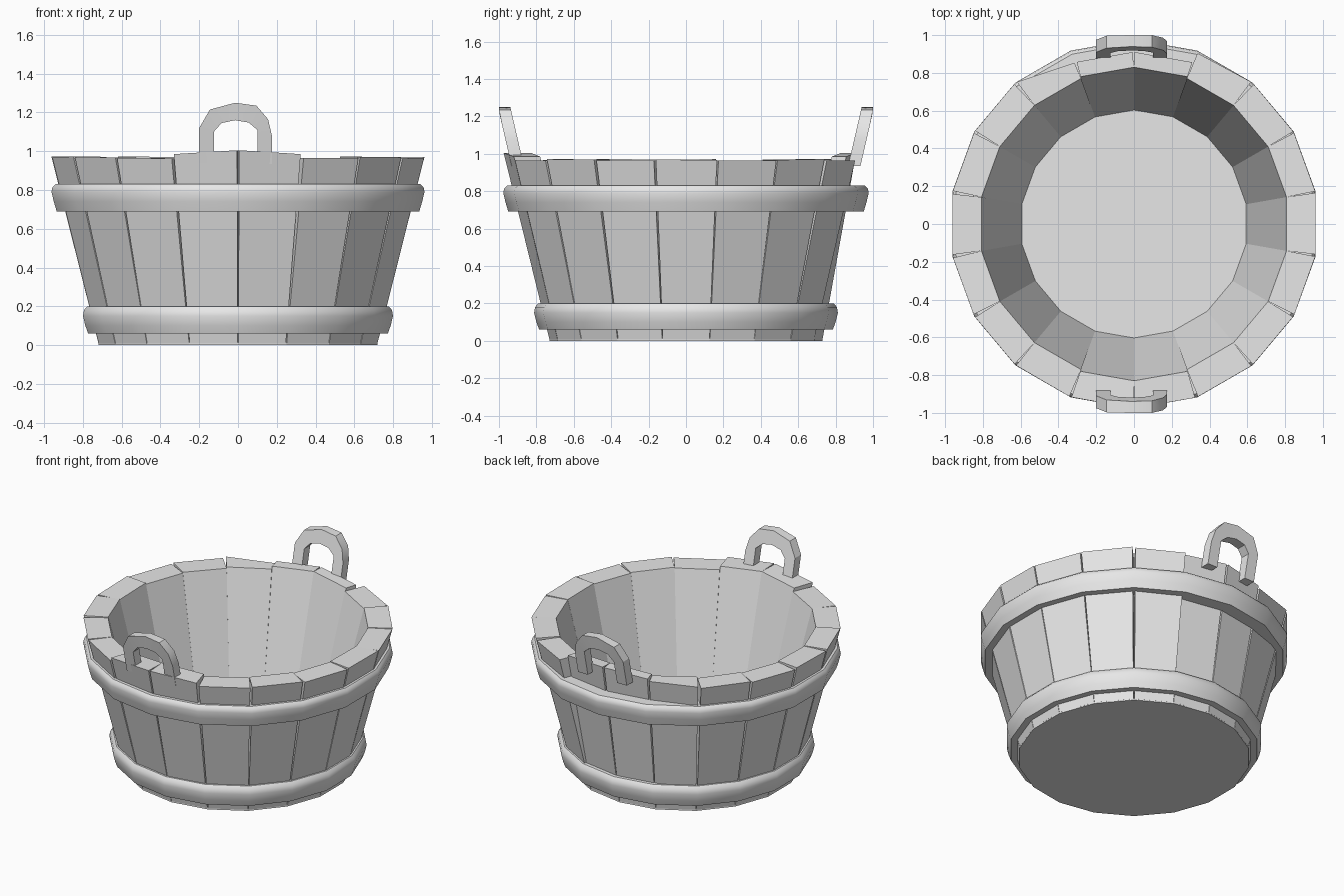
import bpy, bmesh, math, random
from mathutils import Vector

random.seed(4)
STAVES = 18
STEP = math.tau / STAVES
START = math.radians(10)

cube = bpy.data.objects.get("Cube")
if cube:
    bpy.data.objects.remove(cube, do_unlink=True)

grey = bpy.data.materials.new("plain grey")
grey.use_nodes = True
grey.diffuse_color = (0.8, 0.8, 0.8, 1)
grey.node_tree.nodes["Principled BSDF"].inputs["Base Color"].default_value = (0.8, 0.8, 0.8, 1)


def finish(name, bm, smooth=None):
    bmesh.ops.recalc_face_normals(bm, faces=bm.faces)
    mesh = bpy.data.meshes.new(name)
    bm.to_mesh(mesh)
    bm.free()
    mesh.materials.append(grey)
    obj = bpy.data.objects.new(name, mesh)
    bpy.context.collection.objects.link(obj)
    if smooth:
        bpy.ops.object.select_all(action='DESELECT')
        bpy.context.view_layer.objects.active = obj
        obj.select_set(True)
        bpy.ops.object.shade_smooth_by_angle(angle=math.radians(smooth))
    return obj


def polar(radius, angle, z):
    return Vector((radius * math.cos(angle), radius * math.sin(angle), z))


def skin(bm, loops, closed):
    """Join equal loops of points into a tube, capped when it is open."""
    rows = [[bm.verts.new(p) for p in loop] for loop in loops]
    n = len(rows[0])
    for i in range(len(rows) if closed else len(rows) - 1):
        a, b = rows[i], rows[(i + 1) % len(rows)]
        for j in range(n):
            k = (j + 1) % n
            bm.faces.new((a[j], a[k], b[k], b[j]))
    if not closed:
        bm.faces.new(rows[0])
        bm.faces.new(rows[-1])


def ring(name, profile, smooth=None):
    bm = bmesh.new()
    loops = [[polar(r, START + i * STEP, z) for r, z in profile] for i in range(STAVES)]
    skin(bm, loops, True)
    return finish(name, bm, smooth)


def disc(name, radius, low, high):
    bm = bmesh.new()
    skin(bm, [[polar(radius, START + i * STEP, z) for i in range(STAVES)]
              for z in (low, high)], False)
    return finish(name, bm)


# Staves: splayed planks with wedge gaps, taller under the handles
for i in range(STAVES):
    a, b = START + i * STEP, START + (i + 1) * STEP
    mid = math.sin((a + b) / 2)
    by_handle = abs(mid) > 0.95
    at_back = mid > 0.95
    bm = bmesh.new()
    sides = []
    for angle, sign in ((a, 1), (b, -1)):
        gap = sign * random.uniform(0.002, 0.011)
        in_line = abs(math.sin(angle)) > 0.99
        top = 0.968 + random.uniform(-0.006, 0.006)
        if by_handle:
            top = 1.005 if in_line else 0.985
        outer = 0.91 if at_back else 0.975
        # the plank left of the back pair narrows to meet it
        if sign == -1 and 0 < i < STAVES / 2 and 0.8 < mid < 0.95 and math.cos(a) > 0:
            outer = 0.965
        if sign == 1 and 0.8 < mid < 0.95 and math.cos(a) < 0:
            outer = 0.91
        inner = 0.83 if by_handle else 0.82
        sides.append([polar(0.73, angle + gap * 0.4, 0.008),
                      polar(outer, angle + gap, top),
                      polar(inner, angle, top),
                      polar(0.58, angle, 0.008)])
    skin(bm, sides, False)
    finish(f"stave_{i + 1}", bm)

# Bottom boards
disc("base_plate", 0.73, 0.0, 0.012)
disc("inner_floor", 0.625, 0.01, 0.1)

# Hoops with a rounded upper edge
ring("upper_hoop", [(0.86, 0.69), (0.95, 0.69), (0.965, 0.74), (0.977, 0.79),
                    (0.972, 0.815), (0.957, 0.83), (0.86, 0.83)], 35)
ring("lower_hoop", [(0.70, 0.06), (0.785, 0.06), (0.80, 0.10), (0.812, 0.15),
                    (0.807, 0.18), (0.79, 0.20), (0.70, 0.20)], 35)

# Handles: faceted arches leaning outwards, as (outer x, z, inner x, z)
ARCH = [(-0.20, 0.94, -0.125, 0.94), (-0.20, 1.12, -0.125, 1.10),
        (-0.145, 1.215, -0.085, 1.145), (-0.015, 1.25, -0.015, 1.16),
        (0.095, 1.235, 0.055, 1.148), (0.155, 1.165, 0.10, 1.11),
        (0.175, 1.08, 0.10, 1.07), (0.175, 0.935, 0.10, 0.935)]


def lean(z):
    return 0.868 + (z - 0.94) * 0.23


for name, side in (("front_handle", -1), ("back_handle", 1)):
    bm = bmesh.new()
    loops = []
    for ox, oz, ix, iz in ARCH:
        loops.append([(ox, side * lean(oz), oz),
                      (ox, side * min(lean(oz) + 0.066, 1.0), oz),
                      (ix, side * (lean(iz) + 0.066), iz),
                      (ix, side * lean(iz), iz)])
    skin(bm, loops, False)
    finish(name, bm, 30)
